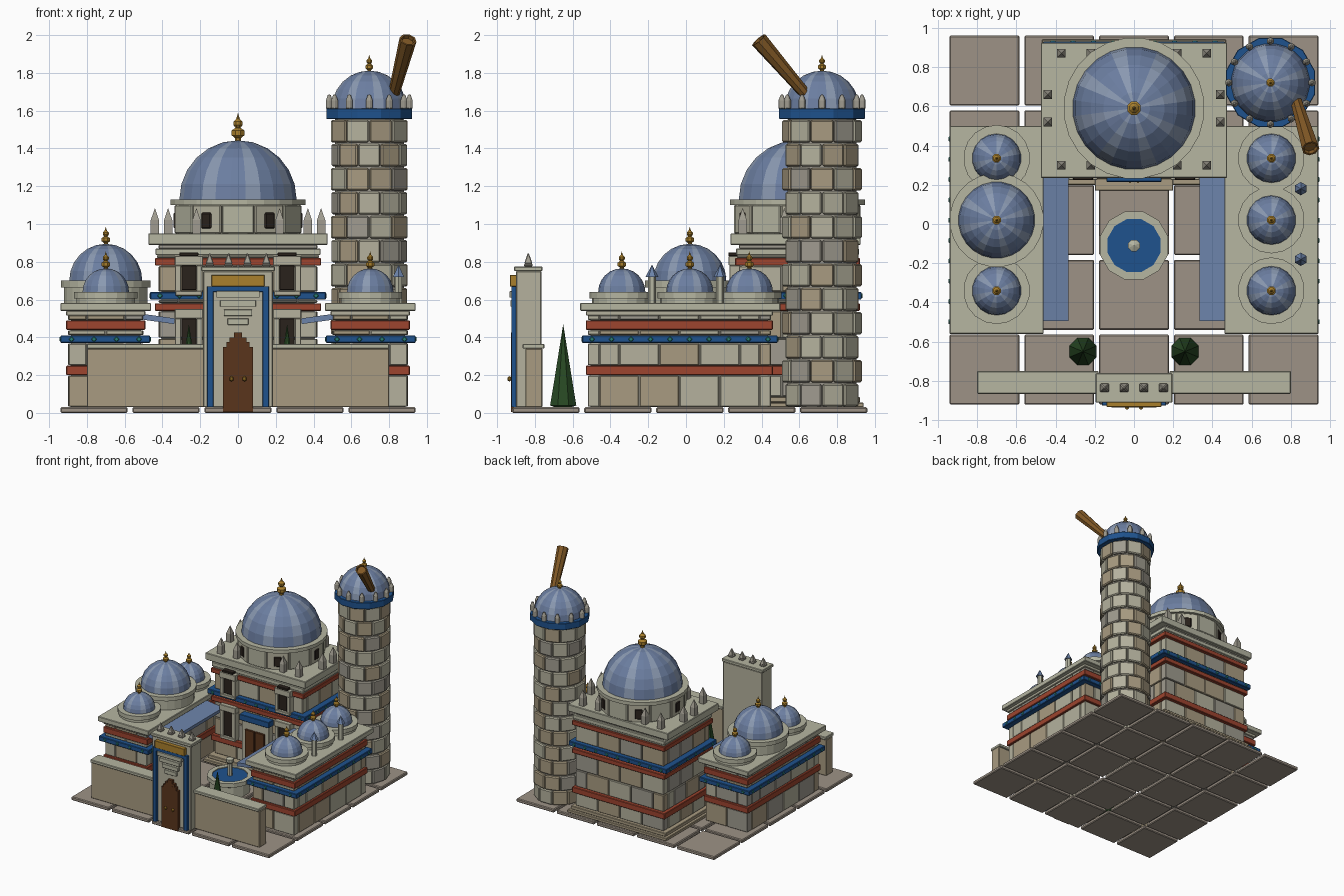
import bpy, bmesh, random
from math import sin, cos, pi, radians
from mathutils import Vector, Matrix

if "Cube" in bpy.data.objects:
    bpy.data.objects.remove(bpy.data.objects["Cube"])

random.seed(4)
PAL = dict(stone="B3B09C", tan="A79A80", grey="9E9A8E", pave="9C9185", pale="B4B4A0", red="9C4632",
           blue="24538C", dome="6B7D9F", domelight="8998B0", gold="A87F30", wood="5A3822",
           dark="2E2722", green="2C4A28", teal="2F7F74", awning="6C82A8", brass="80592A")
MATS = {}
for key, hx in PAL.items():
    m = bpy.data.materials.new(key)
    m.diffuse_color = [(int(hx[i:i + 2], 16) / 255) ** 2.2 for i in (0, 2, 4)] + [1]
    m.use_nodes = True
    m.node_tree.nodes["Principled BSDF"].inputs["Base Color"].default_value = m.diffuse_color
    MATS[key] = m
ROCK = ("stone", "tan", "grey", "stone", "tan")


class Part:
    """Collects solids into one mesh object."""
    def __init__(self, name, bevel=0.0):
        self.name, self.bevel, self.bm, self.mats = name, bevel, bmesh.new(), []

    def face(self, verts, mat):
        if mat not in self.mats:
            self.mats.append(mat)
        self.bm.faces.new(verts).material_index = self.mats.index(mat)

    def prism(self, pts, z0, z1, mat, xf=None):
        lo, hi = ([self.bm.verts.new(xf @ Vector((x, y, z)) if xf else (x, y, z)) for x, y in pts] for z in (z0, z1))
        self.face(lo[::-1], mat)
        self.face(hi, mat)
        for i in range(len(pts)):
            j = (i + 1) % len(pts)
            self.face((lo[i], lo[j], hi[j], hi[i]), mat)

    def box(self, x0, x1, y0, y1, z0, z1, mat, xf=None):
        self.prism([(x0, y0), (x1, y0), (x1, y1), (x0, y1)], z0, z1, mat, xf)

    def lathe(self, x, y, prof, n, mat, mat2=None, xf=None, turn=0.5):
        """Revolve (radius, z) points; radius 0 makes a pole, otherwise the end is capped."""
        rings = []
        for r, z in prof:
            ang = [2 * pi * (i + turn) / n for i in range(n if r > 0 else 1)]
            pts = [Vector((x + r * cos(a), y + r * sin(a), z)) for a in ang]
            rings.append([self.bm.verts.new(xf @ p if xf else p) for p in pts])
        for a, b in zip(rings, rings[1:]):
            for i in range(n):
                j = (i + 1) % n
                q = [a[i % len(a)], a[j % len(a)], b[j % len(b)], b[i % len(b)]]
                self.face(list(dict.fromkeys(q)), mat2 if mat2 and i % 3 == 0 else mat)
        if len(rings[0]) > 1:
            self.face(rings[0][::-1], mat)
        if len(rings[-1]) > 1:
            self.face(rings[-1], mat)

    def done(self):
        me = bpy.data.meshes.new(self.name)
        bmesh.ops.recalc_face_normals(self.bm, faces=self.bm.faces)
        self.bm.to_mesh(me)
        for k in self.mats:
            me.materials.append(MATS[k])
        ob = bpy.data.objects.new(self.name, me)
        bpy.context.collection.objects.link(ob)
        if self.bevel:
            b = ob.modifiers.new("bevel", "BEVEL")
            b.width, b.segments, b.limit_method = self.bevel, 1, "ANGLE"


def runs(a, b, n, off):
    s = (b - a) / n
    cuts = [a] + [a + s * (k + 0.5) for k in range(n)] + [b] if off else [a + s * k for k in range(n + 1)]
    return zip(cuts, cuts[1:])


def masonry(p, x0, x1, y0, y1, z0, z1, nx, ny, off):
    """One course of blocks around a solid core."""
    g, d = 0.003, 0.06
    p.box(x0 + .012, x1 - .012, y0 + .012, y1 - .012, z0, z1, "grey")
    for a, b in runs(x0, x1, nx, off):
        for c in (y0, y1 - d):
            p.box(a + g, b - g, c, c + d, z0 + g, z1 - g, random.choice(ROCK))
    for a, b in runs(y0 + d, y1 - d, ny, off):
        for c in (x0, x1 - d):
            p.box(c, c + d, a + g, b - g, z0 + g, z1 - g, random.choice(ROCK))


def blue_band(p, x0, x1, y0, y1, z0, z1):
    """Tiled band with raised diamonds on all four sides."""
    p.box(x0, x1, y0, y1, z0, z1, "blue")
    zc, h = (z0 + z1) / 2, 0.016
    for horiz, a, b, ends in ((1, x0, x1, (y0, y1)), (0, y0, y1, (x0, x1))):
        n = int((b - a) / 0.1)
        for k in range(n):
            t = a + (k + .5) * (b - a) / n
            for e in ends:
                xf = Matrix.Translation((t, e, zc) if horiz else (e, t, zc)) @ Matrix.Rotation(pi / 2, 4, "X" if horiz else "Y")
                p.prism([(h, 0), (0, h), (-h, 0), (0, -h)], -.004, .004, "teal", xf)


def dome(name, x, y, z, r, n, ring_r, ring_z, base_z, tip):
    p = Part(name)
    if ring_r:
        p.lathe(x, y, [(ring_r * .93, base_z), (ring_r * .93, ring_z)], n, "pale")
        p.lathe(x, y, [(ring_r, ring_z), (ring_r, z)], n, "pale")
    p.lathe(x, y, [(r * cos(t * pi / 12), z + r * sin(t * pi / 12)) for t in range(6)] + [(0, z + r)], n, "dome", "domelight")
    s, b = (tip - z - r), z + r - .01
    prof = ((.12, 0), (.12, .15), (.25, .25), (.25, .42), (.1, .52), (.18, .62), (.18, .74), (.07, .84), (0, 1.06))
    p.lathe(x, y, [(q * s, b + t * s) for q, t in prof], 8, "gold")
    p.done()


def merlon(p, x, y, z, w, h, tip):
    p.box(x - w, x + w, y - w, y + w, z, z + h, "grey")
    p.lathe(x, y, [(w * 1.41, z + h), (0, z + tip)], 4, "grey")


# paving slabs
p = Part("paving_slabs", .006)
for i in range(5):
    for j in range(5):
        x, y = -.762 + .381 * i, .02 + .381 * (j - 2)
        p.box(x - .178, x + .178, y - .178, y + .178, 0, .03, "pave")
p.done()

# main hall
p = Part("main_hall", .005)
p.box(-.47, .47, .2, .94, .03, .055, "tan")
p.box(-.45, .45, .23, .92, .055, .085, "tan")
for k, (a, b) in enumerate(((.085, .2), (.25, .395), (.395, .54), (.58, .6), (.64, .78))):
    masonry(p, -.42, .42, .28, .9, a, b, 4, 3, k % 2)
for a, b in ((.2, .25), (.54, .58), (.78, .82)):
    p.box(-.44, .44, .26, .92, a, b, "red")
blue_band(p, -.465, .465, .245, .93, .6, .64)
p.box(-.43, .43, .27, .91, .82, .835, "stone")
p.box(-.437, .437, .265, .915, .835, .87, "pale")
p.box(-.42, .42, .28, .9, .87, .89, "grey")
p.box(-.475, .475, .235, .925, .89, .95, "pale")
p.done()

# hall windows and doorway
p = Part("hall_windows", .003)
for x in (-.26, .26):
    for z0, z1 in ((.29, .5), (.65, .78)):
        p.box(x - .04, x + .04, .235, .29, z0, z1, "dark")
        for s in (-1, 1):
            p.box(x + s * .057 - .016, x + s * .057 + .016, .23, .29, z0 - .01, z1, "stone")
        p.box(x - .07, x + .07, .225, .29, z0 - .03, z0 - .005, "stone")
        p.box(x - .075, x + .075, .225, .29, z1, z1 + .05, "stone")
    p.box(x - .05, x + .05, .225, .285, .83, .85, "dark")
p.done()
p = Part("hall_doorway", .003)
p.box(-.13, .13, .235, .3, .085, .47, "stone")
for s in (-1, 1):
    p.box(s * .047 - .044, s * .047 + .044, .22, .25, .085, .4, "wood")
    p.lathe(s * .02, .215, [(0, .225), (.009, .235), (0, .245)], 6, "gold")
p.box(-.14, .14, .215, .3, .47, .52, "blue")
p.box(-.2, .2, .17, .24, .03, .06, "tan")
p.done()

# hall dome, drum and roof merlons
p = Part("hall_drum_blocks", .006)
for k in range(12):
    xf = Matrix.Translation((0, .59, 0)) @ Matrix.Rotation(radians(30 * k), 4, "Z")
    p.box(.2, .335, -.086, .086, .95, 1.1, "pale" if k % 2 else "stone", xf)
    if k % 2 == 0:
        p.box(.3, .341, -.03, .03, .975, 1.06, "dark", xf)
p.done()
dome("hall_dome", 0, .59, 1.13, .313, 24, .36, 1.1, .95, 1.59)
p = Part("roof_merlons")
for s in (-1, 1):
    for x, y in ((.44, .66), (.44, .52), (.37, .87), (.22, .87), (.37, .3), (.22, .3)):
        merlon(p, s * x, y, .95, .022, .07, .135)
p.done()

# side wings
for side, s in (("left", -1), ("right", 1)):
    def sx(a, b):
        return (a, b) if s > 0 else (-b, -a)
    p = Part(side + "_wing", .005)
    for k, (a, b) in enumerate(((.03, .2), (.25, .37), (.41, .44), (.49, .52))):
        masonry(p, *sx(.5, .9), -.52, .45, a, b, 2, 4, k % 2)
    for a, b in ((.2, .25), (.44, .49)):
        p.box(*sx(.49, .91), -.53, .46, a, b, "red")
    blue_band(p, *sx(.465, .94), -.55, .485, .37, .41)
    p.box(*sx(.49, .91), -.53, .46, .515, .54, "stone")
    p.box(*sx(.46, .94), -.56, .5, .54, .582, "pale")
    p.done()
    # sloping courtyard awning
    p = Part(side + "_awning")
    xf = Matrix.Translation((s * .42, -.11, .497)) @ Matrix.Rotation(s * radians(-8), 4, "Y")
    p.box(-.085, .085, -.385, .385, -.015, .015, "awning", xf)
    p.done()
    for y, w in ((.335, "back"), (.02, "middle"), (-.34, "front")):
        if s < 0 and y == .02:
            dome("left_middle_dome", -.7, y, .7, .195, 24, .24, .665, .58, .99)
        else:
            dome(f"{side}_{w}_dome", s * .7, y, .64, .125, 18, .17, .605, .58, .86)
p = Part("roof_turrets")
for y in (.18, -.18):
    p.lathe(.85, y, [(.022, .58), (.022, .72)], 6, "pale")
    p.lathe(.85, y, [(.034, .72), (0, .785)], 6, "awning")
p.done()

# minaret with staggered courses
X, Y = .695, .72
p = Part("minaret_shaft", .008)
p.lathe(X, Y, [(.185, .03), (.185, 1.56)], 20, "grey")
h = 1.525 / 12
for k in range(12):
    r = .213 if k % 2 else .203
    for i in range(10):
        a0, a1 = ((i + .5 * (k % 2) + t) * pi / 5 for t in (.02, .98))
        pts = [(X + q * cos(a), Y + q * sin(a)) for q, a in ((r, a0), (r, a1), (.12, a1), (.12, a0))]
        p.prism(pts, .034 + k * h, .026 + (k + 1) * h, random.choice(ROCK))
p.done()
p = Part("minaret_gallery", .003)
p.lathe(X, Y, [(.235, 1.555), (.235, 1.612)], 12, "blue")
for i in range(12):
    a = i * pi / 6
    p.lathe(X + .212 * cos(a), Y + .212 * sin(a), [(.02, 1.61), (.02, 1.655), (.008, 1.685)], 6, "grey")
p.done()
dome("minaret_dome", X, Y, 1.612, .2, 24, 0, 0, 0, 1.9)

# spyglass leaning out of the minaret dome
a, b = Vector((.825, .63, 1.69)), Vector((.9, .385, 1.975))
xf = Matrix.Translation(a) @ (b - a).to_track_quat("Z", "Y").to_matrix().to_4x4()
L = (b - a).length
p = Part("spyglass")
p.lathe(0, 0, [(.03, 0), (.046, L), (.036, L), (.034, L - .02)], 8, "brass", xf=xf)
p.done()

# front wall and gate
p = Part("front_wall", .004)
for s in (-1, 1):
    x0, x1 = sorted((s * .18, s * .8))
    p.box(x0, x1, -.85, -.76, .03, .34, "tan")
    p.box(x0, x1, -.865, -.75, .34, .365, "pale")
p.done()
p = Part("gate_tower", .004)
p.box(-.185, .185, -.9, -.765, .03, .75, "stone")
p.box(-.195, .195, -.91, -.76, .75, .775, "pale")
for x in (-.15, -.05, .05, .15):
    merlon(p, x, -.835, .775, .022, .015, .08)
p.done()
p = Part("gate_portal", .002)
for s in (-1, 1):
    p.box(s * .147 - .016, s * .147 + .016, -.925, -.89, .03, .67, "blue")
p.box(-.163, .163, -.925, -.89, .64, .67, "blue")
p.box(-.14, .14, -.932, -.89, .67, .73, "gold")
for k in range(4):
    w, z = .115 - .02 * k, .61 - .048 * k
    p.box(-w, w, -.935 + .005 * k, -.89, z, z + .034, "pale")
p.done()
p = Part("gate_door")
for w, z in ((.08, .35), (.062, .375), (.045, .4), (.022, .425)):
    p.box(-w, w, -.93 + z * .01, -.89, .005, z, "wood")
for x in (-.035, .035):
    p.lathe(x, -.935, [(0, .165), (.011, .173), (.011, .187), (0, .195)], 8, "gold")
p.done()

# courtyard fountain and cypresses
p = Part("fountain")
p.lathe(0, -.11, [(.16, .03), (.16, .12), (.18, .13), (.18, .165), (.14, .165), (.14, .15)], 12, "pale")
p.lathe(0, -.11, [(.14, .145), (.14, .158)], 12, "blue")
p.lathe(0, -.11, [(.02, .15), (.02, .26), (.032, .275), (.032, .3), (0, .315)], 8, "pale")
p.done()
for name, x in (("left_cypress", -.26), ("right_cypress", .26)):
    p = Part(name)
    p.lathe(x, -.65, [(.02, .02), (.075, .04), (.05, .18), (0, .47)], 8, "green")
    p.done()
